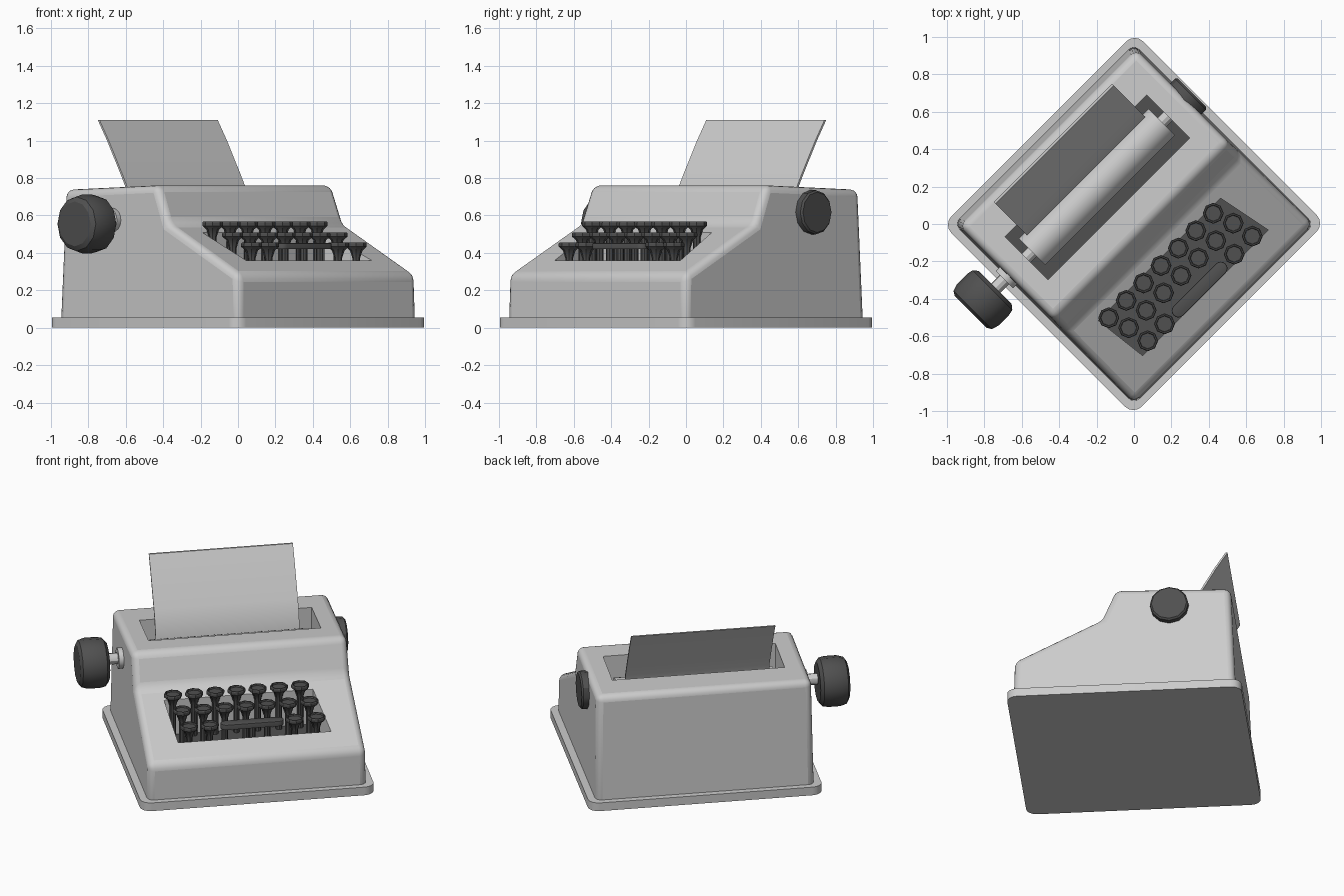
import bpy, bmesh, math
from mathutils import Matrix, Vector

if "Cube" in bpy.data.objects:
    bpy.data.objects.remove(bpy.data.objects["Cube"])

TURN = math.radians(45)          # whole machine stands turned 45 degrees
dark = bpy.data.materials.new("dark_grey")
dark.diffuse_color = (0.08, 0.08, 0.08, 1)
dark.use_nodes = True
dark.node_tree.nodes["Principled BSDF"].inputs["Base Color"].default_value = dark.diffuse_color


def finish(name, bm, mat=None, angle=30):
    bmesh.ops.recalc_face_normals(bm, faces=bm.faces)
    me = bpy.data.meshes.new(name)
    bm.to_mesh(me)
    bm.free()
    ob = bpy.data.objects.new(name, me)
    bpy.context.collection.objects.link(ob)
    ob.rotation_euler.z = TURN
    if mat:
        me.materials.append(mat)
    smooth(ob, angle)
    return ob


def smooth(ob, angle=30):
    bpy.ops.object.select_all(action='DESELECT')
    ob.select_set(True)
    bpy.context.view_layer.objects.active = ob
    bpy.ops.object.shade_smooth_by_angle(angle=math.radians(angle))


def prism(bm, pts, vec):
    """Extrude a closed 3D outline along vec."""
    f = bm.faces.new([bm.verts.new(p) for p in pts])
    new = bmesh.ops.extrude_face_region(bm, geom=[f])['geom']
    bmesh.ops.translate(bm, vec=vec, verts=[v for v in new if isinstance(v, bmesh.types.BMVert)])


def lathe(bm, prof, n, m):
    """Turn (radius, height) points round local z, then place by matrix m."""
    rings = []
    for r, h in prof:
        k = 1 if r == 0 else n
        rings.append([bm.verts.new(m @ Vector((r * math.cos(2 * math.pi * i / n),
                      r * math.sin(2 * math.pi * i / n), h))) for i in range(k)])
    for a, b in zip(rings, rings[1:]):
        for i in range(n):
            j = (i + 1) % n
            q = [a[i % len(a)], a[j % len(a)], b[j % len(b)], b[i % len(b)]]
            bm.faces.new(list(dict.fromkeys(q)))


def side_turned(name, prof, n, y, z, mat=None):
    bm = bmesh.new()
    m = Matrix.Translation((0, y, z)) @ Matrix.Rotation(math.pi / 2, 4, 'Y')
    lathe(bm, prof, n, m)
    return finish(name, bm, mat)


def rod(r, a, b, c=0.0):
    s = 1 if b > a else -1
    return [(0, a), (r - c, a), (r, a + s * c), (r, b - s * c), (r - c, b), (0, b)] if c else \
           [(0, a), (r, a), (r, b), (0, b)]


# base plate with rounded corners
bm = bmesh.new()
prism(bm, [(-.725, -.72, 0), (.725, -.72, 0), (.725, .72, 0), (-.725, .72, 0)], (0, 0, .055))
bmesh.ops.bevel(bm, geom=[e for e in bm.edges if abs(e.verts[0].co.z - e.verts[1].co.z) > .01],
                offset=.065, segments=4, profile=.5, affect='EDGES')
finish("base_plate", bm)

# body shell from its side profile
side = [(-.682, .01), (-.675, .285), (-.14, .555), (-.055, .762), (.65, .738), (.682, .01)]
bm = bmesh.new()
prism(bm, [(-.68, y, z) for y, z in side], (1.36, 0, 0))
for v in bm.verts:
    v.co.x *= 1 - .025 * v.co.z
body = finish("body_shell", bm)
bev = body.modifiers.new("round", 'BEVEL')
bev.width, bev.segments, bev.limit_method = .04, 4, 'ANGLE'
bev.angle_limit = math.radians(30)

# openings for platen and keyboard
openings = {"platen_cutter": ([(-.535, .115), (.535, .115), (.535, .44), (-.535, .44)], .42),
            "key_cutter": ([(-.465, -.53), (.485, -.53), (.425, -.23), (-.5, -.23)], .27)}
cutters = []
for name, (pts, floor) in openings.items():
    bm = bmesh.new()
    prism(bm, [(x, y, floor) for x, y in pts], (0, 0, 1))
    c = finish(name, bm)
    c.hide_render = True
    cutters.append(c)
    mod = body.modifiers.new(name, 'BOOLEAN')
    mod.operation, mod.object, mod.solver = 'DIFFERENCE', c, 'EXACT'
bpy.context.view_layer.objects.active = body
for mod in list(body.modifiers):
    bpy.ops.object.modifier_apply(modifier=mod.name)
for c in cutters:
    bpy.data.objects.remove(c)
smooth(body)

# dark floors of the openings
for name, (pts, floor) in openings.items():
    bm = bmesh.new()
    prism(bm, [(x, y, floor) for x, y in pts], (0, 0, .006))
    finish(name.replace("cutter", "well_floor"), bm, dark)

# platen, axle, collar and knobs
PY, PZ = .28, .575
side_turned("platen_roller", rod(.1, -.49, .49), 24, PY, PZ)
side_turned("platen_axle", rod(.035, -.78, .6), 12, PY, PZ)
side_turned("axle_collar", rod(.065, -.7, -.65), 16, PY, PZ)
side_turned("left_knob", [(0, -.765), (.125, -.765), (.15, -.785), (.157, -.82), (.157, -.895),
                          (.145, -.935), (.12, -.95), (0, -.95)], 12, PY + .005, .555, dark)
side_turned("right_knob", rod(.118, .64, .715, .01), 12, PY - .003, .617, dark)

# curved sheet of paper
path = [(.36, .56), (.368, .65), (.40, .76), (.432, .82), (.478, .90), (.535, 1.0), (.605, 1.11)]
bm = bmesh.new()
front = [(-.447, y - .005, z) for y, z in path]
back = [(-.447, y + .008, z) for y, z in reversed(path)]
prism(bm, front + back, (.894, 0, 0))
finish("paper_sheet", bm)


# round keys in three staggered rows
def key(bm, x, y, top):
    prof = [(0, top - .01), (.042, top - .01), (.045, top), (.052, top), (.056, top - .006),
            (.056, top - .022), (.034, top - .042), (.02, top - .085), (.02, .27), (0, .27)]
    lathe(bm, prof, 8, Matrix.Translation((x, y, 0)))


rows = [("back", -.259, .567, [-.45 + .1317 * i for i in range(7)]),
        ("middle", -.372, .51, [-.412 + .1317 * i for i in range(7)]),
        ("front", -.493, .455, [-.39, -.262, .265, .401])]
for name, y, top, xs in rows:
    bm = bmesh.new()
    for x in xs:
        key(bm, x, y, top)
    finish(name + "_row_keys", bm, dark)

# space bar with rounded ends and a stem
bm = bmesh.new()
outline = []
for s in (1, -1):
    for i in range(9):
        a = -math.pi / 2 + math.pi * i / 8
        outline.append((s * (.16 + .036 * math.cos(a)), -.496 + s * .036 * math.sin(a), .42))
prism(bm, outline, (0, 0, .033))
bmesh.ops.bevel(bm, geom=[e for e in bm.edges if min(v.co.z for v in e.verts) > .44],
                offset=.006, segments=2, profile=.5, affect='EDGES')
lathe(bm, rod(.02, .27, .43), 8, Matrix.Translation((0, -.496, 0)))
finish("space_bar", bm, dark)
